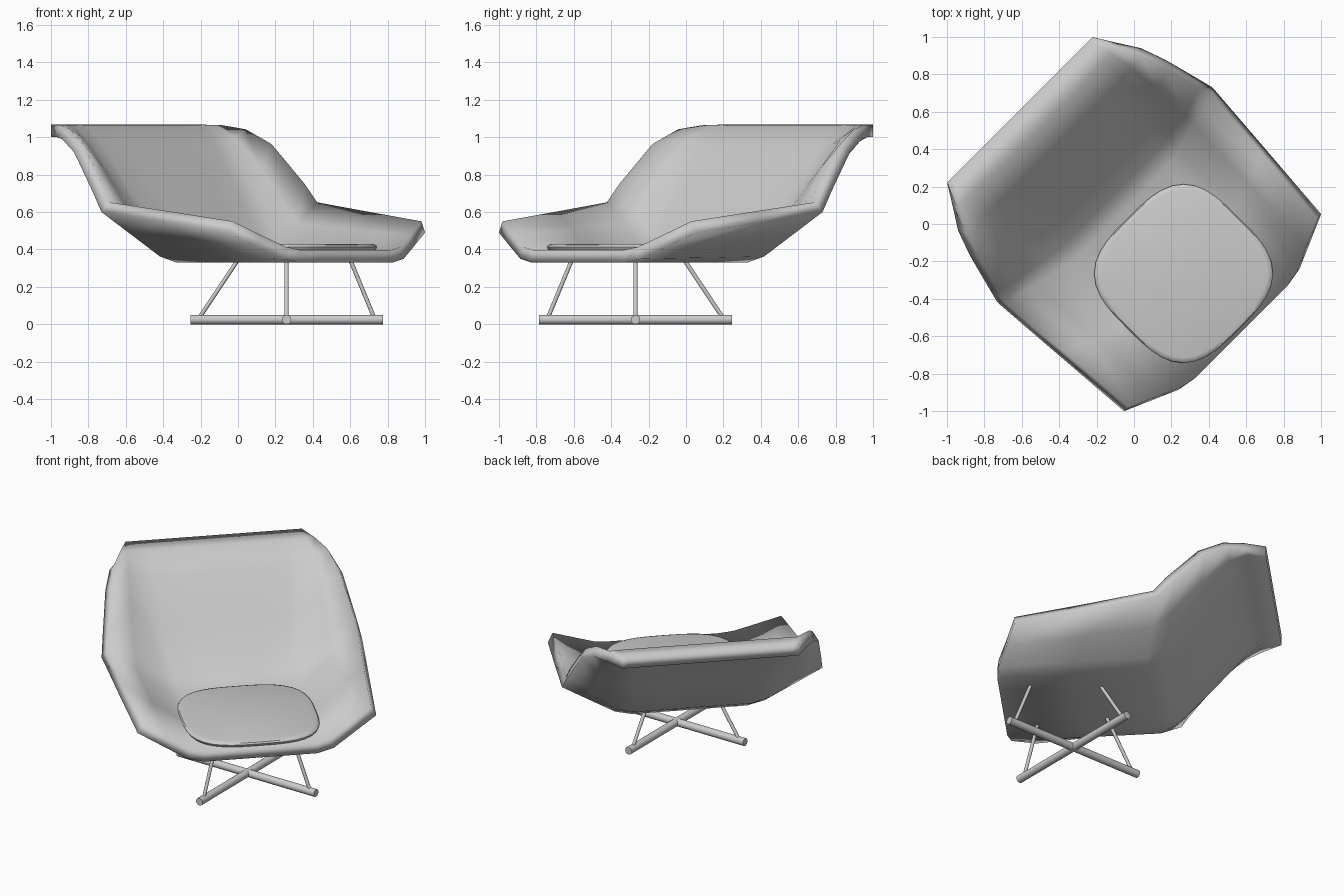
import bpy, bmesh, math
from mathutils import Vector

if "Cube" in bpy.data.objects:
    bpy.data.objects.remove(bpy.data.objects["Cube"])

R2 = math.sqrt(0.5)
CX, CY = 0.26, -0.27          # middle of base and cushion

def world(f, s, z):
    """Chair-local (forward, sideways, up) to world; the chair faces +x -y."""
    return Vector(((f + s) * R2, (s - f) * R2, z))

grey = bpy.data.materials.new("mid grey")
grey.diffuse_color = (0.6, 0.6, 0.6, 1)
grey.use_nodes = True
grey.node_tree.nodes["Principled BSDF"].inputs["Base Color"].default_value = grey.diffuse_color

def finish(bm, name, angle=40):
    me = bpy.data.meshes.new(name)
    bm.to_mesh(me)
    bm.free()
    ob = bpy.data.objects.new(name, me)
    bpy.context.collection.objects.link(ob)
    me.materials.append(grey)
    bpy.ops.object.select_all(action='DESELECT')
    ob.select_set(True)
    bpy.context.view_layer.objects.active = ob
    bpy.ops.object.shade_smooth_by_angle(angle=math.radians(angle))
    return ob

# Shell: rows from front edge to top lip (centre f, z, corner half width, rim f, s, z)
rows = [
    (0.813, 0.33, 0.417, 0.67, 0.745, 0.49),
    (0.35, 0.33, 0.42, 0.22, 0.78, 0.545),
    (-0.11, 0.33, 0.42, -0.22, 0.813, 0.60),
    (-0.23, 0.40, 0.44, -0.31, 0.79, 0.71),
    (-0.44, 0.65, 0.48, -0.50, 0.74, 0.92),
    (-0.64, 0.90, 0.50, -0.64, 0.69, 0.99),
    (-0.75, 1.00, 0.50, -0.75, 0.62, 1.00),
    (-0.863, 1.00, 0.48, -0.863, 0.55, 1.00),
]
bm = bmesh.new()
grid = []
for cf, cz, cs, rf, rs, rz in rows:
    half = [Vector((cf, t * cs, cz)) for t in (0.0, 0.45, 0.85)]
    corner, rim = Vector((cf, cs, cz)), Vector((rf, rs, rz))
    half += [corner.lerp(rim, t) for t in (0.12, 0.55, 1.0)]
    line = [Vector((p.x, -p.y, p.z)) for p in reversed(half[1:])] + half
    grid.append([bm.verts.new(world(*p)) for p in line])
for a, b in zip(grid, grid[1:]):
    for i in range(len(a) - 1):
        bm.faces.new((a[i], a[i + 1], b[i + 1], b[i]))
bm.normal_update()
if sum(f.normal.z for f in bm.faces) < 0:
    bmesh.ops.reverse_faces(bm, faces=bm.faces[:])
shell = finish(bm, "seat_shell", 50)
sol = shell.modifiers.new("thickness", 'SOLIDIFY')
sol.thickness = 0.068
sol.offset = 1

# Cushion: rounded square pad with soft edge
bm = bmesh.new()
N, rings = 48, []
for scale, z in ((0.96, 0.39), (0.99, 0.402), (1.0, 0.414), (0.985, 0.424), (0.94, 0.43)):
    ring = []
    for i in range(N):
        a = 2 * math.pi * i / N
        c, s = math.cos(a), math.sin(a)
        r = 0.42 * scale / (abs(c) ** 3.2 + abs(s) ** 3.2) ** (1 / 3.2)
        ring.append(bm.verts.new(world(0.375 + r * c, r * s, z)))
    rings.append(ring)
for a, b in zip(rings, rings[1:]):
    for i in range(N):
        j = (i + 1) % N
        bm.faces.new((a[i], a[j], b[j], b[i]))
bm.faces.new(rings[0])
bm.faces.new(rings[-1])
bmesh.ops.recalc_face_normals(bm, faces=bm.faces[:])
finish(bm, "seat_cushion")

def rod(name, p, q, r):
    p, q = Vector(p), Vector(q)
    bm = bmesh.new()
    bmesh.ops.create_cone(bm, cap_ends=True, segments=16, radius1=r, radius2=r, depth=(q - p).length)
    rot = (q - p).to_track_quat('Z', 'Y')
    for v in bm.verts:
        v.co = rot @ v.co + (p + q) / 2
    finish(bm, name)

# Crossed floor bars and four leaning legs
rod("base_bar_x", (CX - 0.515, CY, 0.025), (CX + 0.515, CY, 0.025), 0.025)
rod("base_bar_y", (CX, CY - 0.515, 0.025), (CX, CY + 0.515, 0.025), 0.025)
for tag, foot, top in (("back", -0.47, -0.26), ("front", 0.47, 0.34)):
    rod(tag + "_leg_x", (CX + foot, CY, 0.03), (CX + top, CY, 0.345), 0.011)
    rod(tag + "_leg_y", (CX, CY - foot, 0.03), (CX, CY - top, 0.345), 0.011)
